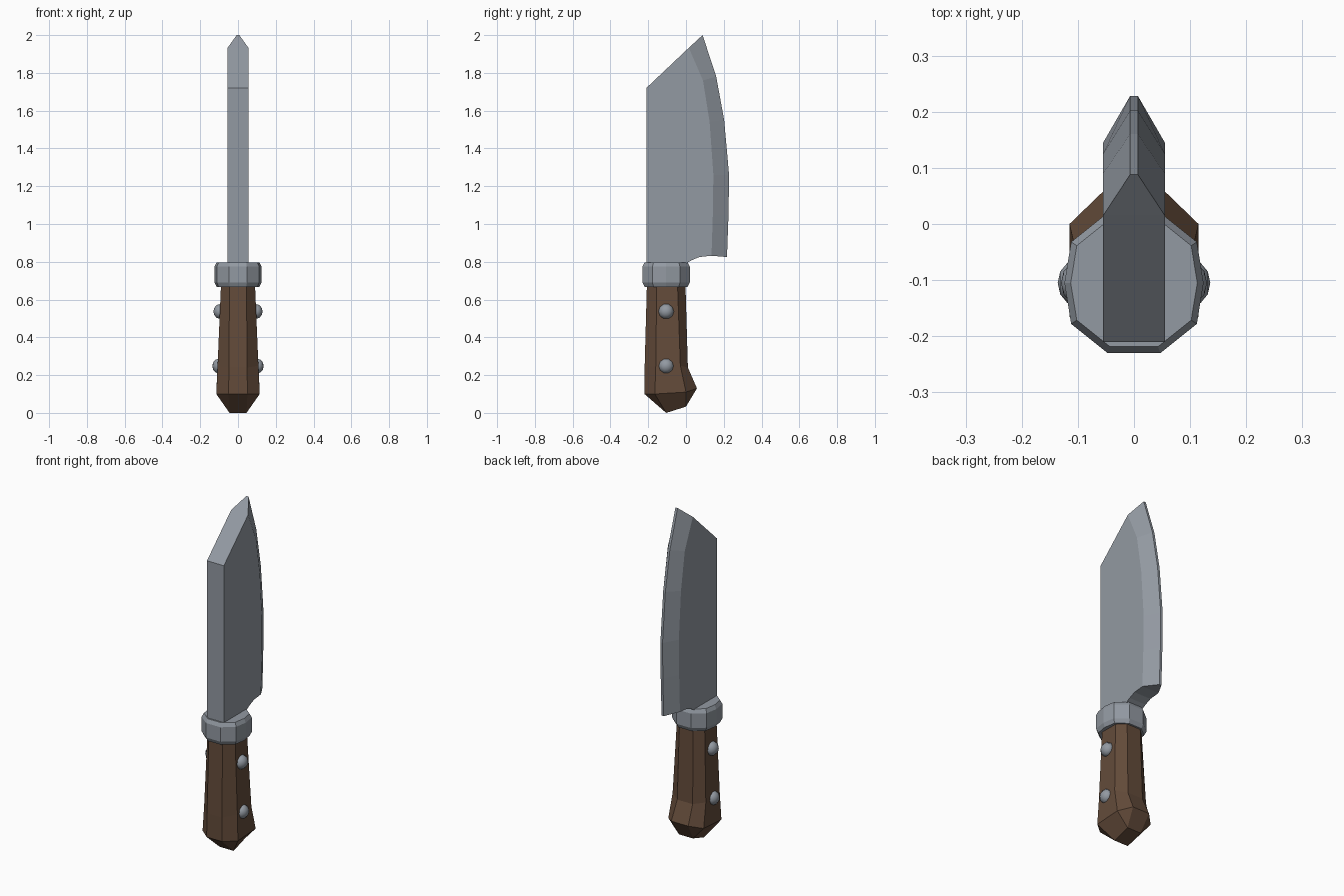
import bpy, bmesh, math
from mathutils import Matrix

if "Cube" in bpy.data.objects:
    bpy.data.objects.remove(bpy.data.objects["Cube"])


def material(name, rgb):
    m = bpy.data.materials.new(name)
    m.diffuse_color = (*rgb, 1)
    m.use_nodes = True
    m.node_tree.nodes["Principled BSDF"].inputs["Base Color"].default_value = m.diffuse_color
    return m


steel = material("steel grey", (0.29, 0.32, 0.36))
wood = material("brown wood", (0.125, 0.07, 0.042))


def finish(name, bm, mat):
    bmesh.ops.remove_doubles(bm, verts=bm.verts, dist=0.0005)
    bmesh.ops.recalc_face_normals(bm, faces=bm.faces)
    me = bpy.data.meshes.new(name)
    bm.to_mesh(me)
    bm.free()
    me.materials.append(mat)
    ob = bpy.data.objects.new(name, me)
    bpy.context.collection.objects.link(ob)
    return ob


def loft(name, halves, mat):
    """Loft rings given as right-hand halves (front to back), mirrored in x."""
    bm = bmesh.new()
    rings = []
    for h in halves:
        pts = list(h) + [(-x, y, z) for x, y, z in reversed(h)]
        rings.append([bm.verts.new(p) for p in pts])
    n = len(rings[0])
    for a, b in zip(rings, rings[1:]):
        for i in range(n):
            j = (i + 1) % n
            bm.faces.new((a[i], a[j], b[j], b[i]))
    bm.faces.new(rings[0])
    bm.faces.new(rings[-1])
    return finish(name, bm, mat)


# Blade: thick flat body with a ground bevel running to a thin cutting edge
HALF, THIN = 0.055, 0.007
spine = [(-0.21, 0.77), (-0.21, 1.72)]
shoulder = [(0.015, 1.933), (0.09, 1.76), (0.125, 1.54), (0.145, 1.26), (0.142, 1.05), (0.135, 0.832)]
edge = [(0.088, 2.0), (0.16, 1.78), (0.202, 1.55), (0.228, 1.26), (0.225, 1.05), (0.217, 0.825)]
heel = [(0.07, 0.825), (0.03, 0.808), (-0.01, 0.785), (-0.01, 0.77)]
bm = bmesh.new()
rims = []
for s in (1, -1):
    def add(pts, w):
        return [bm.verts.new((s * w, y, z)) for y, z in pts]
    sp, sh, ed, he = add(spine, HALF), add(shoulder, HALF), add(edge, THIN), add(heel, HALF)
    bm.faces.new(sp + sh + he)
    for i in range(len(ed) - 1):
        bm.faces.new((sh[i], ed[i], ed[i + 1], sh[i + 1]))
    rims.append(sp + sh[:1] + ed + sh[-1:] + he)
a, b = rims
for i in range(len(a)):
    j = (i + 1) % len(a)
    bm.faces.new((a[i], a[j], b[j], b[i]))
finish("blade", bm, steel)

# Collar: ten-sided ring with chamfered rims
outline = [(0.047, -0.125), (0.112, -0.073), (0.124, 0), (0.112, 0.073), (0.047, 0.125)]


def collar_ring(k, z):
    return [(x * k, y * k - 0.105, z) for x, y in outline]


loft("collar", [collar_ring(k, z) for k, z in
                ((0.91, 0.667), (1, 0.69), (1, 0.775), (0.91, 0.797))], steel)

# Handle: eight-sided grip flaring into a hooked butt
loft("handle", [
    [(0.045, -0.207, 0.68), (0.09, -0.155, 0.68), (0.09, -0.045, 0.68), (0.045, -0.003, 0.68)],
    [(0.048, -0.219, 0.24), (0.108, -0.16, 0.25), (0.108, -0.03, 0.25), (0.05, 0.01, 0.24)],
    [(0.05, -0.22, 0.10), (0.115, -0.165, 0.10), (0.115, 0.0, 0.11), (0.055, 0.058, 0.13)],
    [(0.045, -0.105, 0.0), (0.045, -0.105, 0.0), (0.045, 0.0, 0.033), (0.045, 0.0, 0.033)],
], wood)

# Rivets: domed studs on both sides of the grip
bm = bmesh.new()
for s in (1, -1):
    for x, z in ((0.096, 0.537), (0.102, 0.248)):
        bmesh.ops.create_uvsphere(
            bm, u_segments=10, v_segments=6, radius=1,
            matrix=Matrix.Translation((s * x, -0.105, z))
            @ Matrix.Diagonal((0.034, 0.041, 0.041, 1))
            @ Matrix.Rotation(math.pi / 2, 4, 'Y'))
rivets = finish("rivets", bm, steel)
for p in rivets.data.polygons:
    p.use_smooth = True
